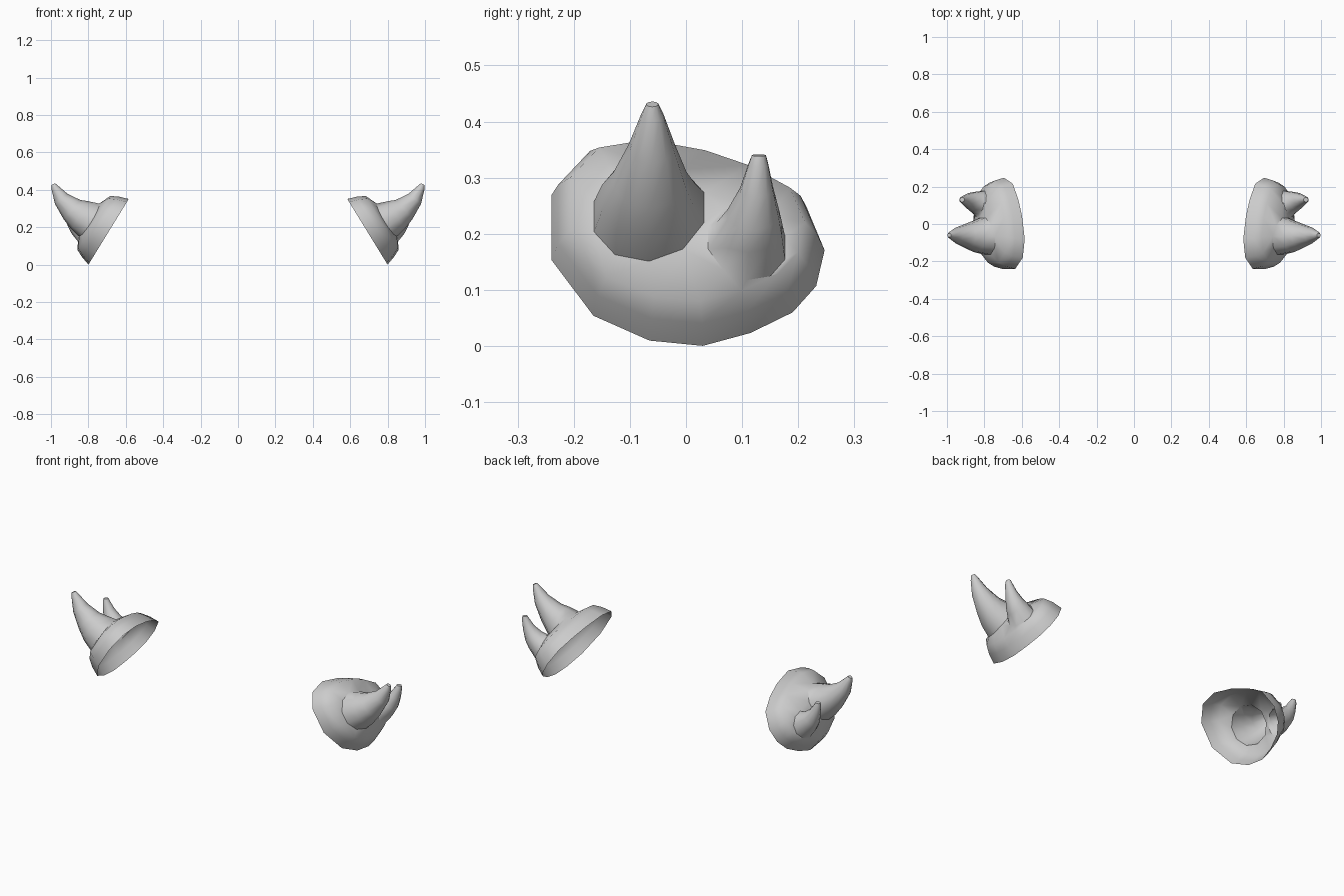
import bpy, bmesh, math
from mathutils import Vector

if "Cube" in bpy.data.objects:
    bpy.data.objects.remove(bpy.data.objects["Cube"])

# Pad frame: U along y, V up the rim plane, N out of the dome
C = Vector((0.6925, 0, 0.175))
U = Vector((0, 1, 0))
V = Vector((-0.523, 0, 0.852))
N = Vector((0.852, 0, 0.523))

RIM = [(.03, -.205), (.115, -.178), (.19, -.135), (.232, -.08), (.247, -.005),
       (.215, .085), (.13, .142), (.04, .18), (-.08, .207), (-.18, .187),
       (-.24, .11), (-.24, -.025), (-.165, -.142), (-.065, -.194)]
SIDES = 10


def pt(u, v, n):
    return C + U * u + V * v + N * n


def dome(u, v):
    return 0.14 - 1.2 * (u * u + v * v)


def loop_edges(bm, ring):
    edges = []
    for a, b in zip(ring, ring[1:] + ring[:1]):
        edges.append(bm.edges.get((a, b)) or bm.edges.new((a, b)))
    return edges


def skin(bm, a, b):
    k = len(a)
    for i in range(k):
        j = (i + 1) % k
        bm.faces.new((a[i], a[j], b[j], b[i]))


def add_spike(bm, u0, v0, r0, path):
    """Curved horn whose base loop lies on the dome; path holds (x, y, z, radius)."""
    angles = [2 * math.pi * (i + 0.5) / SIDES for i in range(SIDES)]
    base = []
    for a in angles:
        u, v = u0 + r0 * math.cos(a), v0 + r0 * math.sin(a)
        base.append(bm.verts.new(pt(u, v, dome(u, v))))
    prev, prev_c = base, pt(u0, v0, dome(u0, v0))
    for k, (x, y, z, r) in enumerate(path):
        c = Vector((x, y, z))
        nxt = Vector(path[k + 1][:3]) if k + 1 < len(path) else c
        t = (nxt - prev_c).normalized()
        side = Vector((-t.z, 0, t.x)).normalized()
        ring = [bm.verts.new(c + U * r * math.cos(a) + side * r * math.sin(a))
                for a in angles]
        skin(bm, prev, ring)
        prev, prev_c = ring, c
    bm.faces.new(prev)
    return loop_edges(bm, base)


bm = bmesh.new()

# Side wall of the open shell
rim = [bm.verts.new(pt(u, v, 0)) for u, v in RIM]
mid = [bm.verts.new(pt(u * .95, v * .92, .05)) for u, v in RIM]
shoulder = [bm.verts.new(pt(u * .86, v * .82, .092)) for u, v in RIM]
skin(bm, rim, mid)
skin(bm, mid, shoulder)

# Large and small hollow spikes
edges = loop_edges(bm, shoulder)
edges += add_spike(bm, -.066, 0, .103, [
    (.845, -.066, .264, .088), (.888, -.064, .295, .068),
    (.945, -.061, .352, .043), (.978, -.06, .41, .021), (.988, -.06, .431, .011)])
edges += add_spike(bm, .108, -.06, .072, [
    (.845, .113, .208, .061), (.872, .12, .235, .048),
    (.898, .126, .278, .031), (.917, .129, .325, .018), (.919, .13, .34, .013)])

# Domed top filled around the spike openings
bmesh.ops.triangle_fill(bm, use_beauty=True, edges=edges, normal=N)
bmesh.ops.recalc_face_normals(bm, faces=bm.faces)
bm.faces.ensure_lookup_table()
wall = bm.faces[0]
if wall.normal.dot(wall.calc_center_median() - C) < 0:
    bmesh.ops.reverse_faces(bm, faces=bm.faces)

mesh = bpy.data.meshes.new("spiked_shoulder_pads")
bm.to_mesh(mesh)
bm.free()
pad = bpy.data.objects.new("spiked_shoulder_pads", mesh)
bpy.context.collection.objects.link(pad)
bpy.context.view_layer.objects.active = pad
pad.select_set(True)
bpy.ops.object.shade_smooth_by_angle(angle=math.radians(45))

# Matching pad on the other side
mirror = pad.modifiers.new("mirror", 'MIRROR')
mirror.use_axis[0] = True
mirror.use_mirror_merge = False
